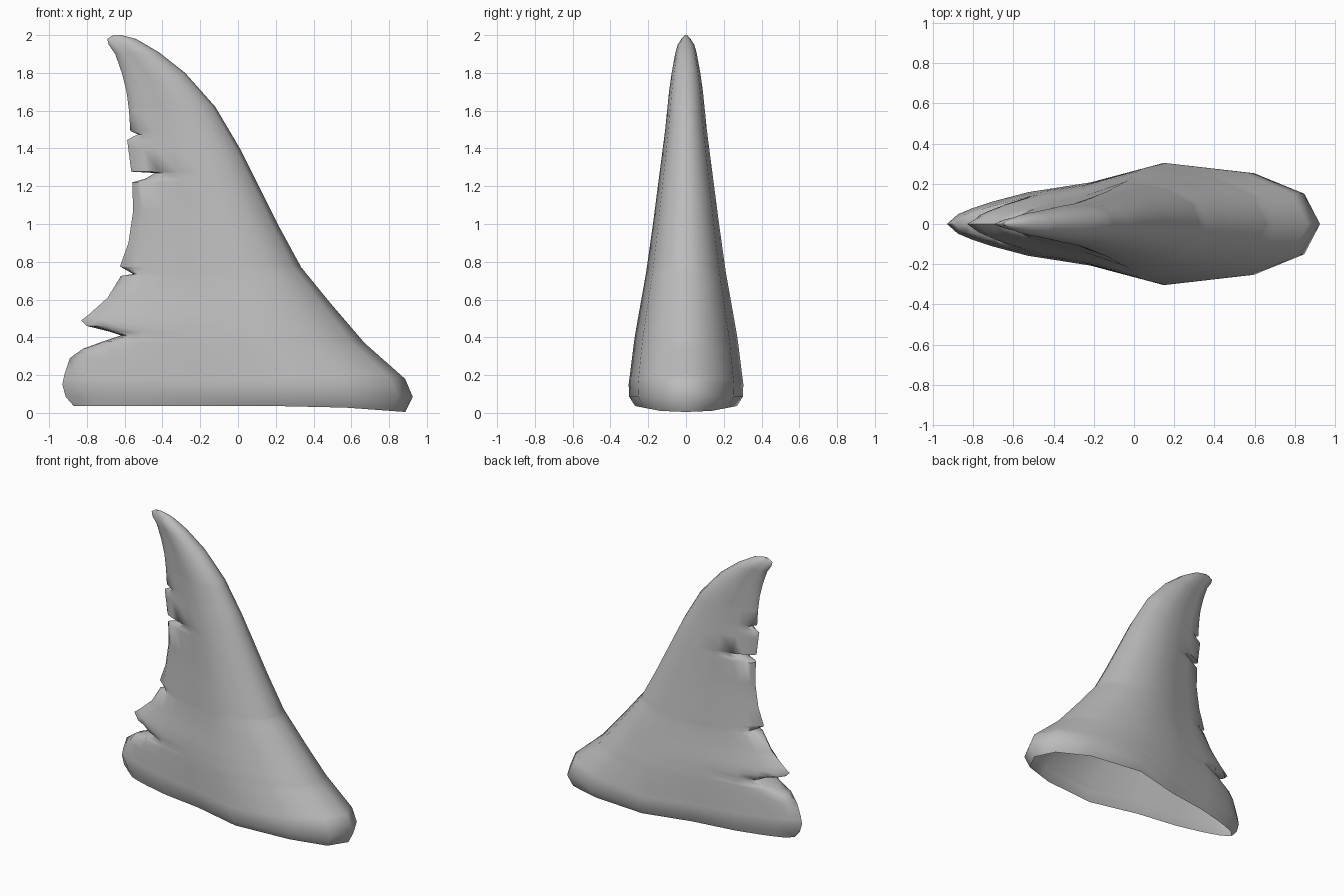
import bpy, bmesh, math

cube = bpy.data.objects.get("Cube")
if cube:
    bpy.data.objects.remove(cube, do_unlink=True)

grey = bpy.data.materials.new("fin grey")
grey.use_nodes = True
colour = (0.5, 0.5, 0.5, 1)
grey.diffuse_color = colour
grey.node_tree.nodes["Principled BSDF"].inputs["Base Color"].default_value = colour

# Torn trailing edge, as (height, x)
TRAILING = [(.037, -.87), (.085, -.912), (.15, -.93), (.2, -.92), (.29, -.89), (.34, -.82),
            (.38, -.71), (.41, -.62), (.43, -.68), (.46, -.8), (.49, -.83), (.52, -.79),
            (.61, -.69), (.725, -.62), (.735, -.555), (.775, -.625), (.9, -.58),
            (1.07, -.555), (1.22, -.56), (1.24, -.49), (1.27, -.44), (1.277, -.565),
            (1.445, -.587), (1.475, -.53), (1.492, -.57), (1.6, -.577), (1.7, -.59),
            (1.8, -.615), (1.9, -.65), (1.95, -.685), (1.98, -.692), (2, -.66)]
# Trailing edge as it would be without the tears
WHOLE = [(.037, -.87), (.15, -.93), (.29, -.89), (.49, -.8), (.61, -.69), (.725, -.62),
         (.9, -.58), (1.07, -.555), (1.6, -.577), (1.8, -.615), (1.95, -.685), (1.98, -.692), (2, -.66)]
LEADING = [(.037, .885), (.085, .925), (.18, .885), (.37, .67), (.58, .49), (.77, .335),
           (1, .21), (1.4, .01), (1.62, -.12), (1.8, -.28), (1.91, -.42), (1.98, -.54), (2, -.62)]
THICKNESS = [(.037, .27), (.1, .31), (.4, .272), (.75, .21), (1, .175), (1.5, .11),
             (1.75, .085), (1.94, .05), (1.98, .024), (2, .006)]
# Half section, as (fraction of chord, fraction of thickness)
SECTION = [(0, 0), (.03, .16), (.07, .26), (.12, .36), (.22, .52), (.39, .68),
           (.59, 1), (.82, .84), (.957, .5), (1, 0)]


def at(table, z):
    """Straight-line lookup in a table of pairs."""
    for (a, p), (b, q) in zip(table, table[1:]):
        if z <= b:
            return p + (q - p) * max(0, z - a) / (b - a)
    return table[-1][1]


def section(z):
    """Closed loop of points around the fin at one height."""
    left, right = at(WHOLE, z), at(LEADING, z)
    edge, thick = at(TRAILING, z), at(THICKNESS, z)
    side = []
    for i, (u, t) in enumerate(SECTION):
        x = left + (right - left) * u
        if i == 0:
            x = edge
        elif i < len(SECTION) - 3:
            x = max(x, edge + min(.012, (right - edge) * .03) * i)
        # The rim dips toward the leading end
        dip = .032 * max(0, (u - .75) / .25) if z < .04 else 0
        side.append((x, thick * t, z - dip))
    return side + [(x, -y, h) for x, y, h in side[-2:0:-1]]


# Fin skin, open underneath
heights = sorted({z for z, _ in TRAILING + LEADING})
bm = bmesh.new()
rings = [[bm.verts.new(p) for p in section(z)] for z in heights]
for low, high in zip(rings, rings[1:]):
    for i in range(len(low)):
        j = (i + 1) % len(low)
        bm.faces.new((low[i], low[j], high[j], high[i]))
bm.faces.new(rings[-1])
bmesh.ops.recalc_face_normals(bm, faces=bm.faces)
mesh = bpy.data.meshes.new("torn_fin")
bm.to_mesh(mesh)
bm.free()
mesh.materials.append(grey)

fin = bpy.data.objects.new("torn_fin", mesh)
bpy.context.collection.objects.link(fin)
bpy.ops.object.select_all(action="DESELECT")
fin.select_set(True)
bpy.context.view_layer.objects.active = fin
bpy.ops.object.shade_smooth_by_angle(angle=math.radians(60))
